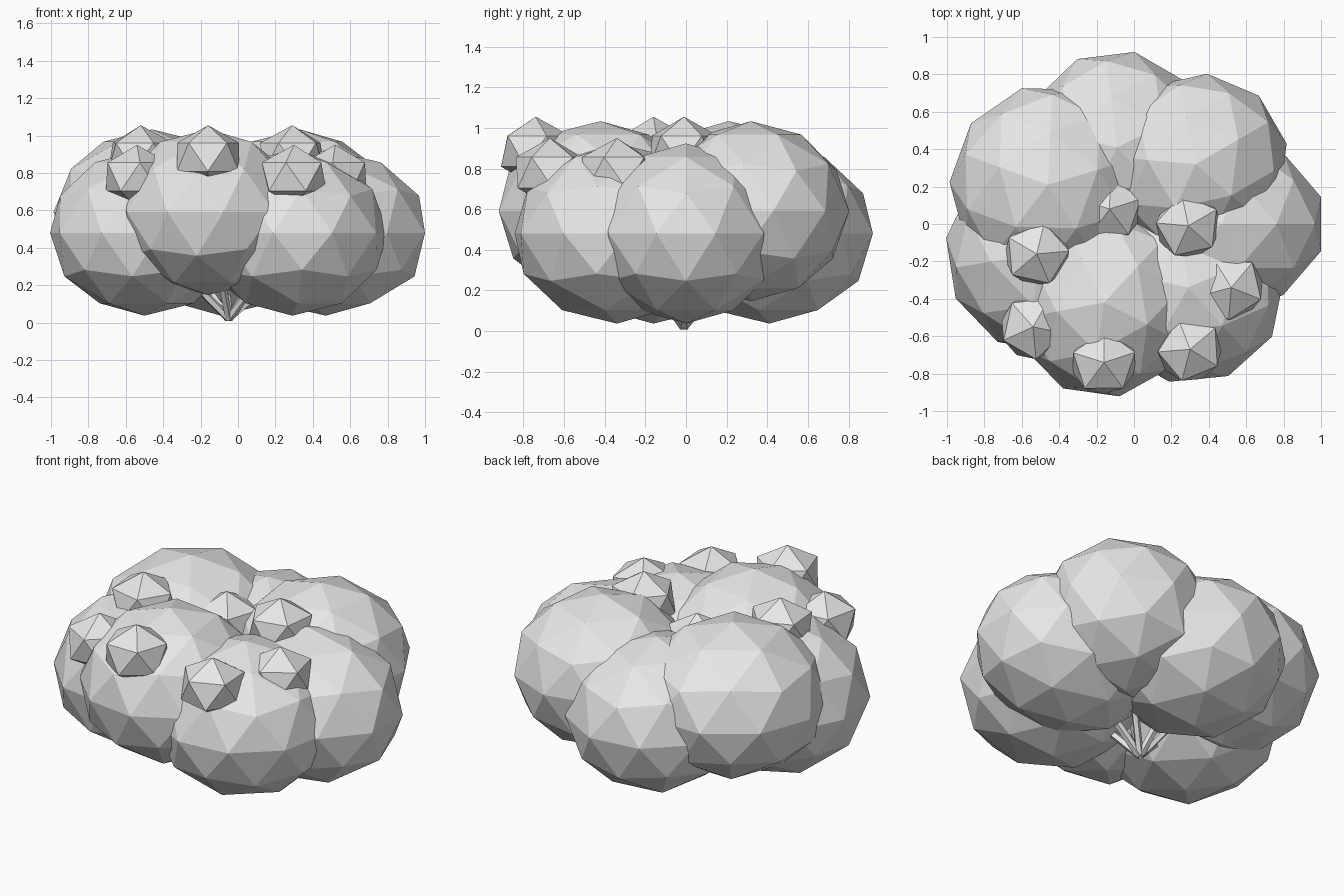
import bpy
from math import radians
from mathutils import Vector

cube = bpy.data.objects.get("Cube")
if cube:
    bpy.data.objects.remove(cube, do_unlink=True)

grey = bpy.data.materials.new("pale_grey")
grey.use_nodes = True
colour = (0.8, 0.8, 0.8, 1)
grey.diffuse_color = colour
grey.node_tree.nodes["Principled BSDF"].inputs["Base Color"].default_value = colour


def finish(name):
    obj = bpy.context.object
    obj.name = name
    obj.data.materials.append(grey)
    return obj


def blob(name, detail, centre, size, turn):
    bpy.ops.mesh.primitive_ico_sphere_add(
        subdivisions=detail, radius=1, location=centre, rotation=(0, 0, radians(turn)))
    obj = finish(name)
    obj.scale = size


def branch(name, start, end, radius):
    start, end = Vector(start), Vector(end)
    along = end - start
    bpy.ops.mesh.primitive_cylinder_add(
        vertices=5, radius=radius, depth=along.length, location=(start + end) / 2)
    obj = finish(name)
    obj.rotation_euler = along.to_track_quat("Z", "Y").to_euler()


LOW, HIGH = 0.48, 0.59

# Large foliage clumps: centre, radial and sideways radius, turn
clumps = {
    "right_clump": ((0.47, 0, LOW), 0.557, 0.47, 0),
    "back_clump": ((-0.09, 0.41, LOW), 0.52, 0.50, 97),
    "left_clump": ((-0.50, -0.16, LOW), 0.51, 0.53, 189),
    "front_corner_clump": ((0.29, -0.34, LOW), 0.52, 0.51, -48),
    "upper_back_clump": ((0.33, 0.32, HIGH), 0.50, 0.48, 30),
    "upper_left_clump": ((-0.46, 0.21, HIGH), 0.525, 0.54, 160),
    "upper_front_clump": ((-0.16, -0.42, HIGH), 0.51, 0.49, -98),
}
root = (-0.05, -0.01, 0.02)
for name, (centre, radial, side, turn) in clumps.items():
    blob(name, 2, centre, (radial, side, 0.443), turn)
    # Thin branch from the root up into each clump
    branch(name.replace("clump", "branch"), root, centre, 0.022)

# Small berries resting on the crown: centre, turn
berries = [
    ((-0.16, -0.74, 0.885), 18),
    ((-0.52, -0.16, 0.885), 5),
    ((0.29, -0.01, 0.885), 30),
    ((0.30, -0.67, 0.78), 40),
    ((-0.54, -0.55, 0.78), 60),
    ((0.52, -0.34, 0.78), 50),
    ((-0.13, 0.08, 0.78), 18),
]
for i, (centre, turn) in enumerate(berries):
    blob(f"berry_{i + 1}", 1, centre, (0.195, 0.19, 0.17), turn)
